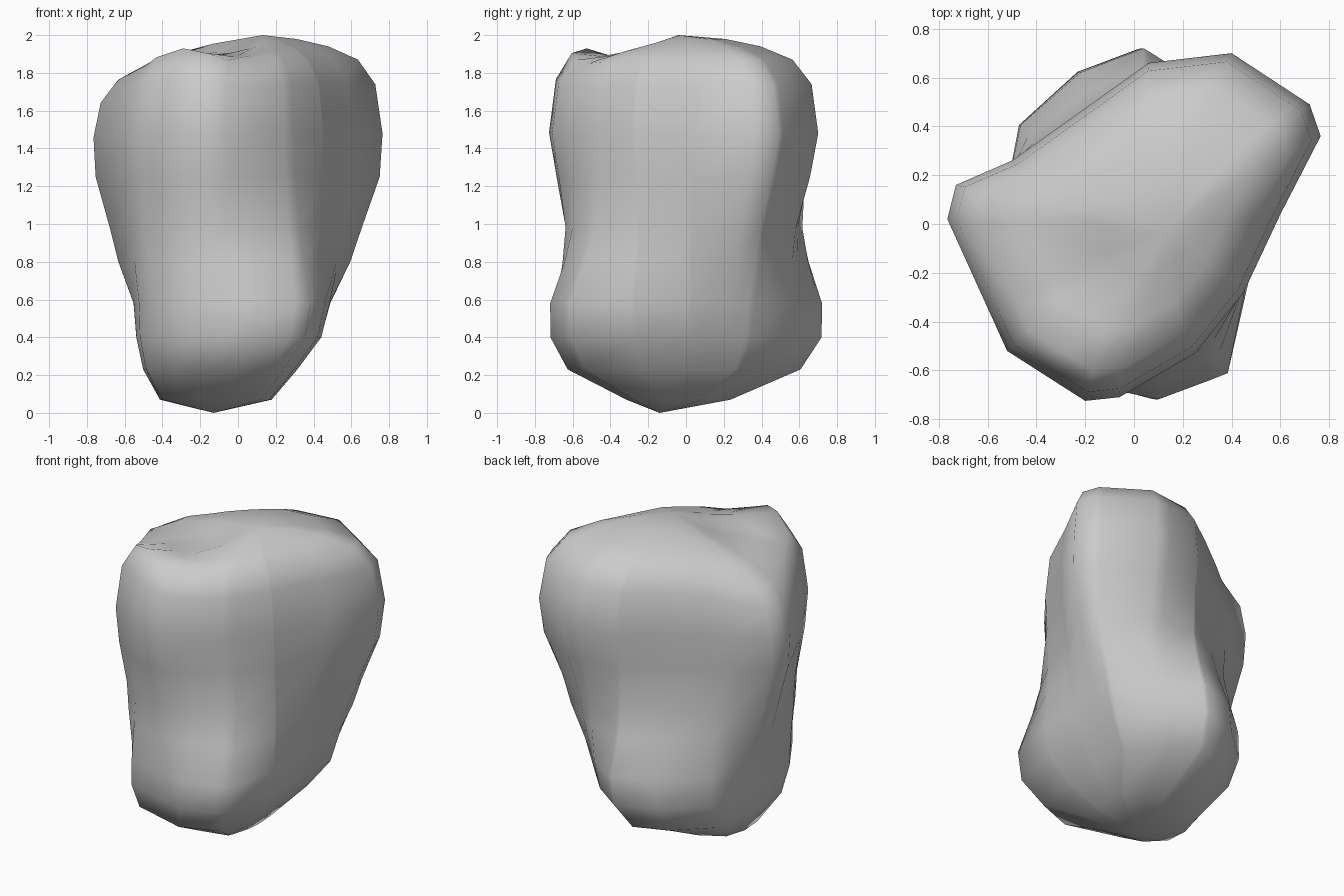
import bpy, bmesh
from math import sin, cos, atan2, exp
from mathutils import Vector

if "Cube" in bpy.data.objects:
    bpy.data.objects.remove(bpy.data.objects["Cube"])

# plan outlines: lower bulge and upper mass (turned relative to each other)
LOWER = [(0.48, 0.0), (0.465, 0.35), (0.25, 0.58), (0.04, 0.725), (-0.22, 0.63),
         (-0.47, 0.41), (-0.54, 0.05), (-0.52, -0.33), (-0.34, -0.61),
         (0.1, -0.725), (0.39, -0.62), (0.46, -0.28)]
UPPER = [(0.6, 0.04), (0.765, 0.36), (0.72, 0.49), (0.4, 0.7), (0.06, 0.66),
         (-0.5, 0.26), (-0.73, 0.16), (-0.765, 0.02), (-0.52, -0.52),
         (-0.2, -0.725), (-0.06, -0.71), (0.25, -0.53), (0.45, -0.28)]
# one column of vertices through every corner of both outlines
ANGLES = sorted({round(atan2(y, x), 4) for x, y in LOWER + UPPER})
N = len(ANGLES)


def radius(poly, a):
    """Distance from the axis to the outline in direction a."""
    d = Vector((cos(a), sin(a)))
    best = 0.0
    for i, p in enumerate(poly):
        p, q = Vector(p), Vector(poly[(i + 1) % len(poly)])
        e = q - p
        den = d.cross(e)
        if abs(den) < 1e-9:
            continue
        r, s = p.cross(e) / den, p.cross(d) / den
        if r > 0 and -1e-3 <= s <= 1 + 1e-3:
            best = max(best, r)
    return best


def bump(x, y, cx, cy, w):
    return exp(-((x - cx) ** 2 + (y - cy) ** 2) / (w * w))


def crown(x, y):
    """Uneven top: sunken left corner, front hump and the notch behind it."""
    return (-0.12 * bump(x, y, -0.72, 0.1, 0.36) - 0.11 * bump(x, y, -0.15, -0.3, 0.26)
            + 0.1 * bump(x, y, -0.28, -0.53, 0.2))


# rings: z, blend lower->upper, scale x, scale y, centre x, centre y
RINGS = [(0.07, 0, 0.58, 0.38, -0.1, -0.04), (0.23, 0, 0.8, 0.85, -0.07, -0.01),
         (0.4, 0, 0.96, 0.99, -0.02, 0), (0.58, 0.06, 1, 1, 0, 0),
         (0.8, 0.42, 1, 0.94, 0, 0), (0.98, 0.65, 0.99, 0.91, 0, 0),
         (1.25, 0.95, 1, 0.95, 0, 0), (1.48, 1, 1, 1, 0, 0),
         (1.74, 1, 0.95, 0.95, 0, 0), (1.87, 1, 0.83, 0.82, 0, -0.01),
         (1.94, 1, 0.6, 0.58, 0.02, -0.01), (1.98, 1, 0.3, 0.3, 0.08, 0)]

# boulder body lofted through the rings
bm = bmesh.new()
loops = []
for z, t, sx, sy, cx, cy in RINGS:
    loop = []
    for a in ANGLES:
        r = radius(LOWER, a) * (1 - t) + radius(UPPER, a) * t
        x, y = cx + r * cos(a) * sx, cy + r * sin(a) * sy
        w = min(1, max(0, (z - 1.4) / 0.4))
        loop.append(bm.verts.new((x, y, z + w * crown(x, y))))
    loops.append(loop)
for lo, hi in zip(loops, loops[1:]):
    for i in range(N):
        j = (i + 1) % N
        bm.faces.new((lo[i], lo[j], hi[j], hi[i]))

# close the foot and the crown with a fan each
foot = bm.verts.new((-0.13, -0.14, 0))
top = bm.verts.new((0.13, -0.04, 2))
for i in range(N):
    j = (i + 1) % N
    bm.faces.new((foot, loops[0][j], loops[0][i]))
    bm.faces.new((top, loops[-1][i], loops[-1][j]))

bmesh.ops.recalc_face_normals(bm, faces=bm.faces)
for f in bm.faces:
    f.smooth = True
mesh = bpy.data.meshes.new("boulder")
bm.to_mesh(mesh)
bm.free()
boulder = bpy.data.objects.new("boulder", mesh)
bpy.context.collection.objects.link(boulder)
